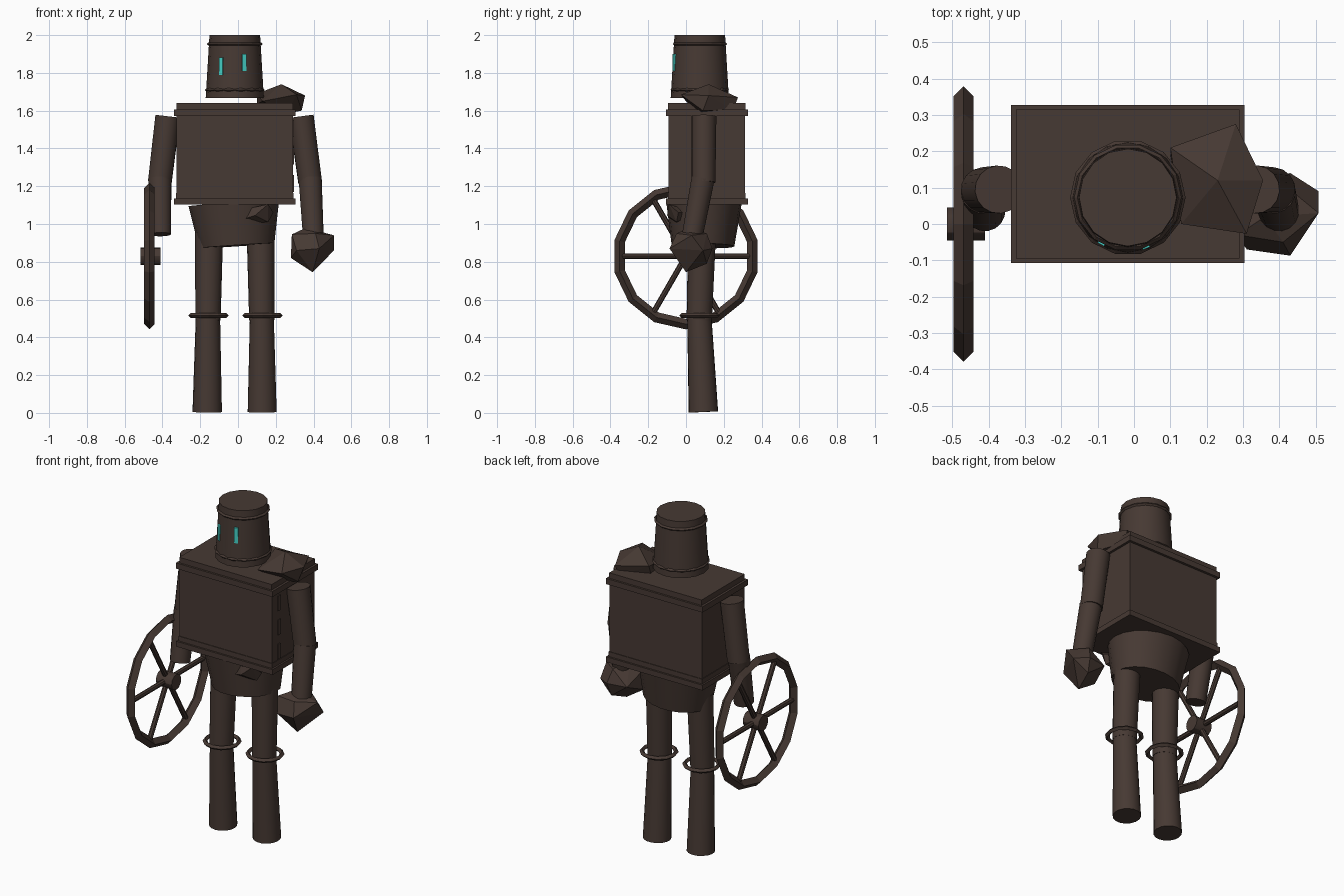
import bpy, bmesh
from math import radians, sin, cos, pi
from mathutils import Vector, Matrix

if "Cube" in bpy.data.objects:
    bpy.data.objects.remove(bpy.data.objects["Cube"])


def make_material(name, rgb):
    mat = bpy.data.materials.new(name)
    mat.use_nodes = True
    mat.diffuse_color = (*rgb, 1)
    mat.node_tree.nodes["Principled BSDF"].inputs["Base Color"].default_value = (*rgb, 1)
    return mat


BROWN = make_material("dark brown", (0.062, 0.041, 0.033))
TEAL = make_material("glowing teal", (0.06, 0.65, 0.58))


def finish(name, bm, mat=BROWN, smooth=False):
    bmesh.ops.recalc_face_normals(bm, faces=bm.faces)
    mesh = bpy.data.meshes.new(name)
    bm.to_mesh(mesh)
    bm.free()
    mesh.materials.append(mat)
    ob = bpy.data.objects.new(name, mesh)
    bpy.context.collection.objects.link(ob)
    if smooth:
        bpy.ops.object.select_all(action='DESELECT')
        ob.select_set(True)
        bpy.context.view_layer.objects.active = ob
        bpy.ops.object.shade_smooth_by_angle(angle=radians(30))
    return ob


def box(name, centre, size, mat=BROWN, turn=Matrix()):
    bm = bmesh.new()
    place = Matrix.Translation(centre) @ turn @ Matrix.Diagonal((*size, 1))
    bmesh.ops.create_cube(bm, size=1, matrix=place)
    return finish(name, bm, mat)


def rod(name, start, end, r1, r2, sides=16, squash=1.0):
    start, end = Vector(start), Vector(end)
    axis = end - start
    turn = Vector((0, 0, 1)).rotation_difference(axis).to_matrix().to_4x4()
    place = Matrix.Translation((start + end) / 2) @ turn @ Matrix.Diagonal((1, squash, 1, 1))
    bm = bmesh.new()
    bmesh.ops.create_cone(bm, cap_ends=True, segments=sides, radius1=r1, radius2=r2,
                          depth=axis.length, matrix=place)
    return finish(name, bm, smooth=True)


def ring(name, centre, major, minor, sides, turn=Matrix(), tube=4):
    bm = bmesh.new()
    loops = []
    for i in range(sides):
        a = 2 * pi * i / sides
        loop = []
        for j in range(tube):
            b = 2 * pi * j / tube
            d = major + minor * cos(b)
            loop.append(bm.verts.new((d * cos(a), d * sin(a), minor * sin(b))))
        loops.append(loop)
    for i in range(sides):
        p, q = loops[i], loops[(i + 1) % sides]
        for j in range(tube):
            k = (j + 1) % tube
            bm.faces.new((p[j], q[j], q[k], p[k]))
    bm.transform(Matrix.Translation(centre) @ turn)
    return finish(name, bm)


def rock(name, points):
    bm = bmesh.new()
    for p in points:
        bm.verts.new(p)
    bmesh.ops.convex_hull(bm, input=bm.verts)
    return finish(name, bm)


# Crate torso with stepped trims
CX, CY = -0.017, 0.11
box("torso", (CX, CY, 1.37), (0.615, 0.405, 0.50))
for name, z, h, w, d in (("lid", 1.622, 0.036, 0.615, 0.41), ("upper_trim", 1.59, 0.034, 0.643, 0.434),
                         ("lower_step", 1.15, 0.03, 0.622, 0.412), ("lower_trim", 1.12, 0.032, 0.643, 0.434)):
    box(name, (CX, CY, z), (w, d, h))
for i, z in enumerate((1.505, 1.36, 1.215)):
    box(f"side_slat_{i + 1}", (CX + 0.308, -0.028, z), (0.009, 0.025, 0.09))

# Bucket head with bands and slit eyes
HX, HY = -0.017, 0.073
rod("head", (HX, HY, 1.668), (HX, HY, 2.0), 0.154, 0.134)
ring("head_lower_band", (HX, HY, 1.71), 0.15, 0.009, 14)
ring("head_upper_band", (HX, HY, 1.953), 0.139, 0.009, 14)
for side, angle, z in (("right", -30, 1.835), ("left", 20, 1.855)):
    a = radians(angle)
    box(side + "_eye", (HX + 0.139 * sin(a), HY - 0.139 * cos(a), z), (0.021, 0.02, 0.092),
        TEAL, Matrix.Rotation(a, 4, 'Z'))

# Pelvis
rod("pelvis", (-0.007, 0.09, 0.885), (-0.022, 0.095, 1.11), 0.2, 0.24, 20, 0.83)

# Legs with loose knee rings
for side, hip, knee, foot in (("left", 0.12, 0.126, 0.128), ("right", -0.153, -0.159, -0.163)):
    rod(side + "_thigh", (hip, 0.085, 0.95), (knee, 0.07, 0.49), 0.074, 0.067)
    rod(side + "_shin", (knee, 0.07, 0.52), (foot, 0.092, 0.005), 0.064, 0.078)
    ring(side + "_knee_ring", (knee + 0.003, 0.072, 0.516), 0.094, 0.013, 12)

# Arms
for side, shoulder, elbow, wrist in (("left", 0.335, 0.382, 0.398), ("right", -0.372, -0.414, -0.41)):
    rod(side + "_upper_arm", (shoulder, 0.095, 1.57), (elbow, 0.093, 1.22), 0.066, 0.063)
    rod(side + "_forearm", (elbow, 0.09, 1.24), (wrist, 0.035, 0.945), 0.062, 0.056)

# Rough stone pieces: shoulder, fist and hip
rock("shoulder_stone", [(0.10, 0.21, 1.69), (0.10, 0.19, 1.635), (0.13, 0.0, 1.65), (0.28, 0.275, 1.67),
                        (0.27, 0.25, 1.605), (0.31, -0.027, 1.685), (0.355, 0.12, 1.68),
                        (0.337, 0.09, 1.60), (0.26, 0.07, 1.585), (0.23, 0.12, 1.74)])
rock("fist_stone", [(0.36, 0.02, 0.98), (0.285, -0.03, 0.945), (0.508, 0.03, 0.94), (0.508, 0.09, 0.86),
                    (0.28, 0.0, 0.82), (0.395, 0.0, 0.745), (0.43, -0.087, 0.87), (0.31, -0.07, 0.86),
                    (0.43, 0.14, 0.87), (0.31, 0.12, 0.87), (0.42, 0.11, 0.79), (0.41, -0.05, 0.95),
                    (0.41, 0.11, 0.95)])
rock("hip_stone", [(-0.01, -0.07, 1.015), (0.07, -0.08, 1.085), (0.16, -0.09, 1.105), (0.187, -0.04, 1.06),
                   (0.16, -0.05, 1.01), (0.02, -0.04, 1.005), (0.09, -0.1, 1.045), (0.09, 0.05, 1.06)])

# Spoked wheel held at the right side
WX, WZ = -0.469, 0.83
upright = Matrix.Rotation(radians(90), 4, 'Y') @ Matrix.Rotation(pi / 1, 4, 'Z')
ring("wheel_rim", (WX, 0, WZ), 0.36, 0.028, 14, upright)
rod("wheel_hub", (-0.515, 0, WZ), (-0.41, 0, WZ), 0.046, 0.046, 12)
for i in range(6):
    a = 2 * pi * i / 6
    rod(f"wheel_spoke_{i + 1}", (WX, 0, WZ), (WX, 0.355 * cos(a), WZ + 0.355 * sin(a)), 0.015, 0.015, 8)
